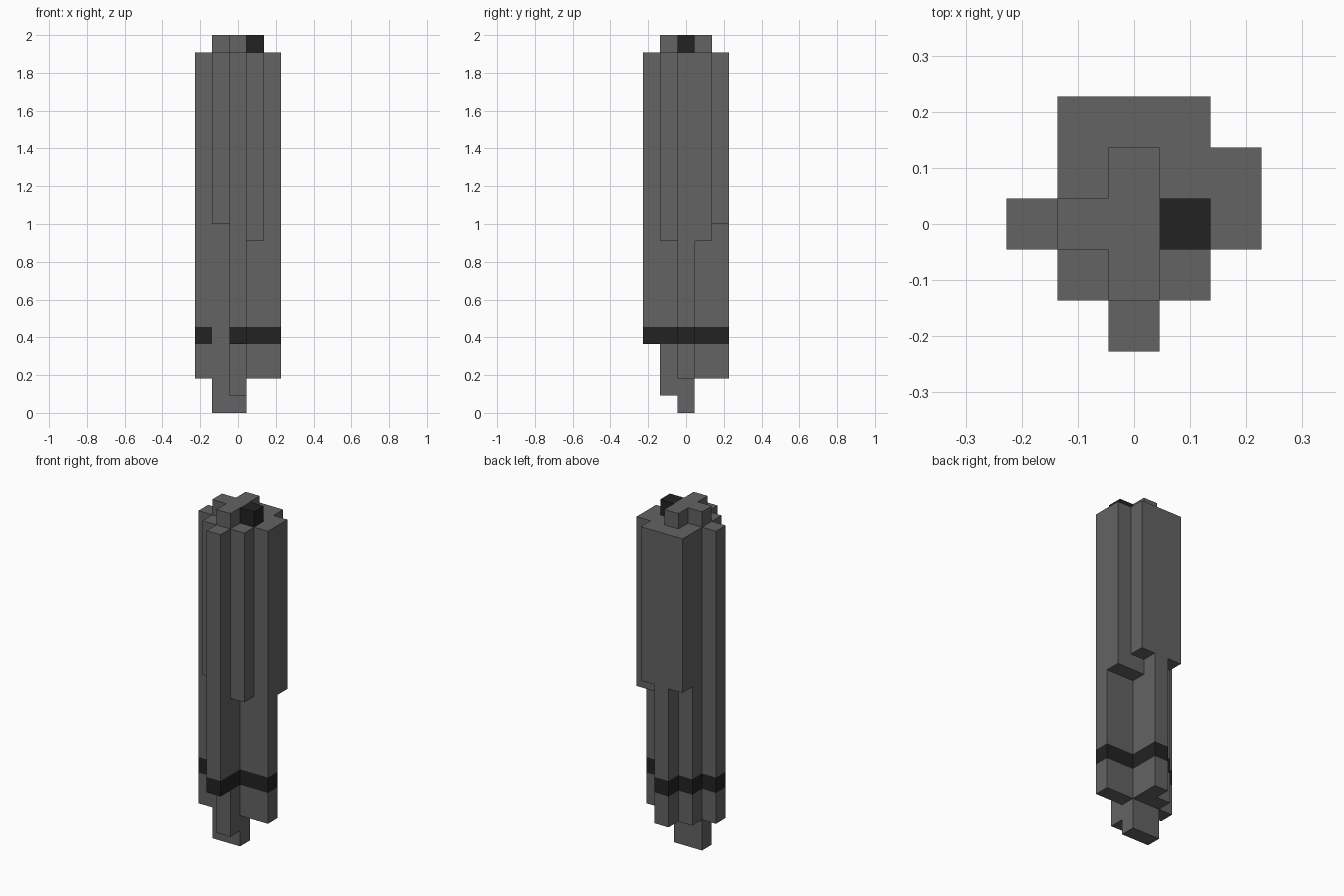
import bpy, bmesh
from mathutils import Vector
from itertools import product

cube = bpy.data.objects.get("Cube")
if cube:
    bpy.data.objects.remove(cube)

UNIT = 2 / 22      # block size: the model is 22 blocks tall
BAND = 4           # layer painted as the dark ring


def make_material(name, value):
    mat = bpy.data.materials.new(name)
    mat.use_nodes = True
    color = (value, value, value, 1)
    mat.diffuse_color = color
    bsdf = next(n for n in mat.node_tree.nodes if n.type == 'BSDF_PRINCIPLED')
    bsdf.inputs["Base Color"].default_value = color
    return mat


GREY = make_material("mid grey", 0.125)
DARK = make_material("near black", 0.016)

# Parts as block ranges: name -> (x first, last), (y first, last), (z first, last)
PARTS = {
    "core": ((-1, 0), (0, 0), (0, 20)),
    "left_fin": ((1, 2), (0, 0), (2, 20)),
    "right_fin": ((-2, -2), (0, 0), (2, 20)),
    "front_fin": ((0, 0), (-1, -1), (1, 20)),
    "front_edge": ((0, 0), (-2, -2), (4, 20)),
    "back_fin": ((0, 0), (1, 2), (2, 20)),
    "back_right_rib": ((-1, -1), (1, 1), (2, 20)),
    "back_right_block": ((-1, -1), (2, 2), (11, 20)),
    "back_left_block": ((1, 1), (2, 2), (11, 20)),
    "left_side_block": ((1, 2), (1, 1), (10, 20)),
    "front_left_rib": ((1, 1), (-1, -1), (10, 20)),
    "front_right_rib": ((-1, -1), (-1, -1), (11, 20)),
    "top_bar": ((0, 0), (-1, 1), (21, 21)),
    "top_right_stub": ((-1, -1), (0, 0), (21, 21)),
    "top_dark_stub": ((1, 1), (0, 0), (21, 21)),
}


def cells(ranges):
    return set(product(*(range(a, b + 1) for a, b in ranges)))


SOLID = set().union(*(cells(r) for r in PARTS.values()))


def is_dark(name, cell):
    return name == "top_dark_stub" or (cell[2] == BAND and name != "core")


def build_part(name, ranges):
    """Make the outer skin of one part, leaving out faces hidden by neighbours."""
    bm = bmesh.new()
    for cell in sorted(cells(ranges)):
        centre = Vector(cell) + Vector((0, 0, 0.5))
        for axis, sign in product(range(3), (-1, 1)):
            normal = Vector((0, 0, 0))
            normal[axis] = sign
            if tuple(int(c + n) for c, n in zip(cell, normal)) in SOLID:
                continue
            side = Vector((0, 0, 0))
            side[(axis + 1) % 3] = 1
            up = normal.cross(side)
            corners = [(-1, -1), (1, -1), (1, 1), (-1, 1)]
            face = bm.faces.new([
                bm.verts.new((centre + (normal + side * a + up * b) / 2) * UNIT)
                for a, b in corners])
            face.material_index = int(is_dark(name, cell))
    # Weld the blocks and merge flat areas of one colour
    bmesh.ops.remove_doubles(bm, verts=bm.verts, dist=UNIT / 100)
    bmesh.ops.dissolve_limit(bm, angle_limit=0.01, verts=bm.verts,
                             edges=bm.edges, delimit={'MATERIAL'})
    mesh = bpy.data.meshes.new(name)
    bm.to_mesh(mesh)
    bm.free()
    mesh.materials.append(GREY)
    mesh.materials.append(DARK)
    bpy.context.collection.objects.link(bpy.data.objects.new(name, mesh))


for part_name, part_ranges in PARTS.items():
    build_part(part_name, part_ranges)
